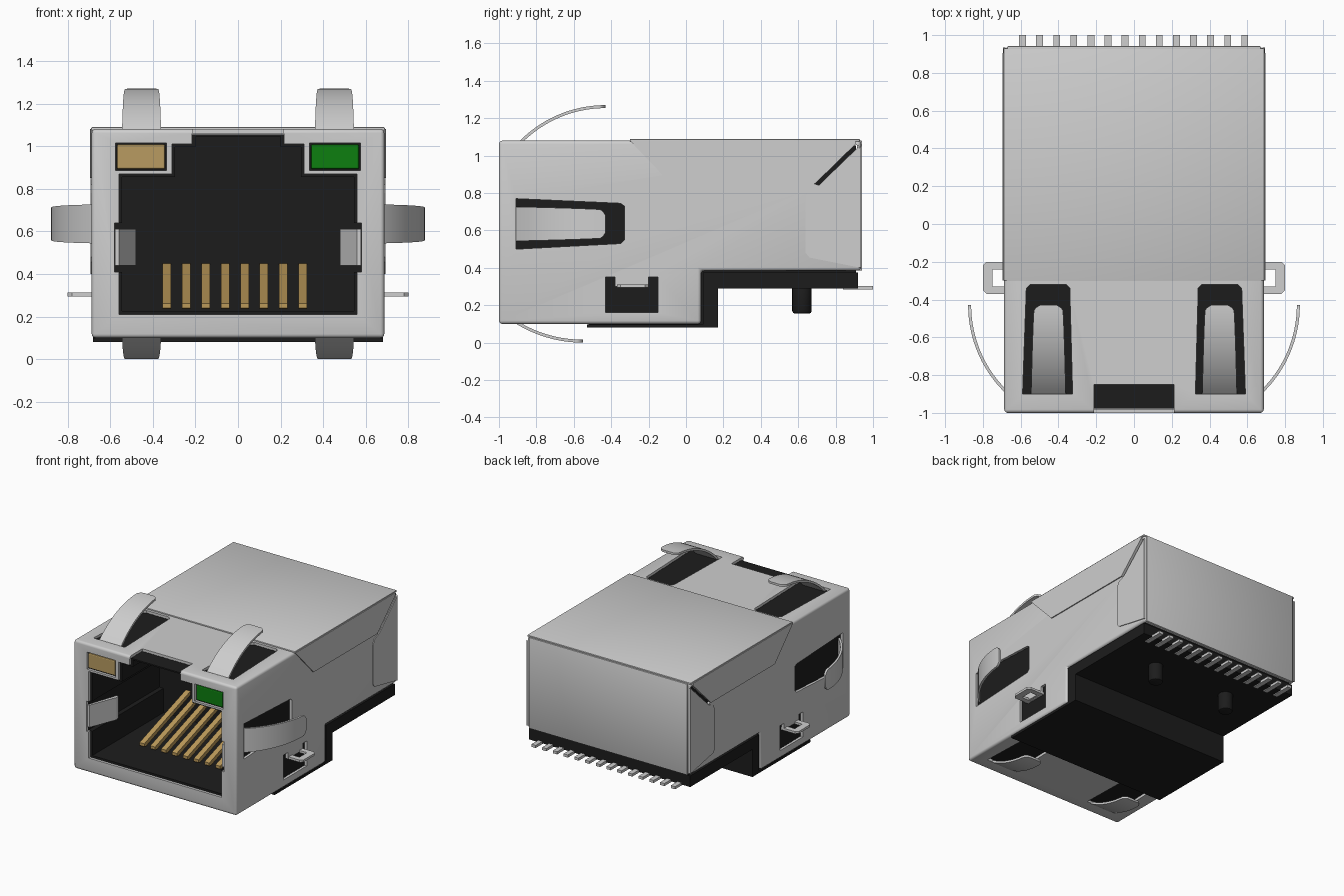
import bpy, bmesh, math
from mathutils import Vector

if "Cube" in bpy.data.objects:
    bpy.data.objects.remove(bpy.data.objects["Cube"])


def material(name, rgb):
    m = bpy.data.materials.new(name)
    m.diffuse_color = (*rgb, 1)
    m.use_nodes = True
    m.node_tree.nodes["Principled BSDF"].inputs["Base Color"].default_value = m.diffuse_color
    return m


METAL = material("shield_metal", (0.62, 0.62, 0.62))
BLACK = material("black_plastic", (0.012, 0.012, 0.012))
GOLD = material("contact_gold", (0.50, 0.32, 0.10))
AMBER = material("amber_lens", (0.48, 0.33, 0.12))
GREEN = material("green_lens", (0.004, 0.21, 0.005))


def add(name, bm, mat):
    bmesh.ops.recalc_face_normals(bm, faces=bm.faces)
    me = bpy.data.meshes.new(name)
    bm.to_mesh(me)
    bm.free()
    ob = bpy.data.objects.new(name, me)
    bpy.context.collection.objects.link(ob)
    if mat:
        me.materials.append(mat)
    return ob


def prism(name, pts, axis, lo, hi, mat=None):
    """Extrude a 2D outline: axis x takes (y,z), y takes (x,z), z takes (x,y)."""
    i = "xyz".index(axis)
    bm = bmesh.new()

    def point(p, d):
        v = list(p)
        v.insert(i, d)
        return Vector(v)
    f = bm.faces.new([bm.verts.new(point(p, lo)) for p in pts])
    new = bmesh.ops.extrude_face_region(bm, geom=[f])["geom"]
    off = Vector((0, 0, 0))
    off[i] = hi - lo
    bmesh.ops.translate(bm, vec=off, verts=[g for g in new if isinstance(g, bmesh.types.BMVert)])
    return add(name, bm, mat)


def rect(a0, a1, b0, b1):
    return [(a0, b0), (a1, b0), (a1, b1), (a0, b1)]


def box(name, x, y, z, mat=None):
    return prism(name, rect(*x, *y), "z", *z, mat)


def apply(ob, kind, **props):
    m = ob.modifiers.new(kind.lower(), kind)
    for k, v in props.items():
        setattr(m, k, v)
    bpy.context.view_layer.objects.active = ob
    bpy.ops.object.modifier_apply(modifier=m.name)


def cut(ob, cutter):
    cutter.hide_render = True
    apply(ob, "BOOLEAN", operation="DIFFERENCE", solver="EXACT", object=cutter)
    bpy.data.objects.remove(cutter)


def bevel(ob, width, segments=2):
    apply(ob, "BEVEL", width=width, segments=segments, limit_method="ANGLE", angle_limit=0.6)


def smooth(ob):
    bpy.ops.object.select_all(action="DESELECT")
    ob.select_set(True)
    bpy.context.view_layer.objects.active = ob
    bpy.ops.object.shade_smooth_by_angle(angle=math.radians(35))


def mirrored(pts):
    return pts + [(-x, z) for x, z in reversed(pts)]


def port(g):
    """Stepped plug opening with side notches, shrunk by g."""
    return mirrored([(.56 - g, .21 + g), (.56 - g, .41), (.58, .41), (.58, .64), (.56 - g, .64),
                     (.56 - g, .87 - g), (.31 - g, .87 - g), (.31 - g, 1.01 - g),
                     (.215 - g, 1.01 - g), (.215 - g, 1.06 - g)])


SIDES = (("left", -1), ("right", 1))

# Sheet metal shield: hollow box, open underneath at the rear
shell = prism("shield", [(-1, .1), (.08, .1), (.08, .385), (.935, .385), (.935, 1.08), (-1, 1.08)],
              "x", -.687, .687, METAL)
bevel(shell, .018, 3)
cut(shell, prism("hollow", [(-.98, .12), (-.53, .12), (-.53, -.1), (.915, -.1), (.915, 1.06), (-.98, 1.06)],
                 "x", -.667, .667))
cut(shell, prism("port_cut", port(0), "y", -1.1, -.95))
cut(shell, box("latch_notch", (-.212, .212), (-1.1, -.85), (1.0, 1.2)))
for side, s in SIDES:
    def x_cut(name, pts):
        cut(shell, prism(name, pts, "x", s * .6, s * .8))
    # top and bottom spring windows, lamp openings
    window = [(s * .325, -.9), (s * .59, -.9), (s * .57, -.34), (s * .55, -.32), (s * .36, -.32), (s * .34, -.34)]
    cut(shell, prism("top_window", window, "z", 1.0, 1.2))
    cut(shell, prism("bottom_window", window, "z", 0, .14))
    cut(shell, prism("lamp_cut", rect(s * .335, s * .575, .885, 1.015), "y", -1.1, -.95))
    # side spring window, lock window and seam slit
    x_cut("spring_window", [(-.91, .5), (-.35, .53), (-.33, .55), (-.33, .73), (-.35, .745), (-.91, .77)])
    x_cut("lock_window", [(-.43, .16), (-.15, .16), (-.15, .35), (-.2, .35), (-.2, .3),
                          (-.38, .3), (-.38, .35), (-.43, .35)])
    x_cut("seam_slit", [(.685, .85), (.71, .842), (.925, 1.05), (.905, 1.06)])
smooth(shell)

# Folded rear cover: top sheet, side flaps and back wraps
top = box("rear_cover_top", (-.69, .69), (-.3, .93), (1.075, 1.089), METAL)
bevel(top, .005)
smooth(top)
back = box("rear_cover_back", (-.67, .67), (.925, .942), (.385, 1.08), METAL)
bevel(back, .005)
smooth(back)
for side, s in SIDES:
    prism(f"cover_flap_{side}", [(-.3, 1.08), (-.08, .85), (.69, .85), (.905, 1.06), (.905, 1.08)],
          "x", s * .68, s * .695, METAL)
    prism(f"back_wrap_{side}", [(.715, .842), (.66, .82), (.64, .78), (.64, .48), (.66, .455),
                                (.935, .4), (.935, 1.05)], "x", s * .68, s * .693, METAL)

# Black housing with plug cavity
housing = prism("housing", [(-.978, .125), (-.52, .125), (-.52, .09), (.16, .09), (.16, .3), (.91, .3),
                            (.91, 1.055), (-.978, 1.055)], "x", -.66, .66, BLACK)
cut(housing, prism("cavity", port(.015), "y", -1.1, -.12))
prism("housing_base", [(-.53, .08), (.17, .08), (.17, .29), (.92, .29), (.92, .375), (.09, .375),
                       (.09, .098), (-.53, .098)], "x", -.68, .68, BLACK)

# Locating pegs
for side, s in SIDES:
    bm = bmesh.new()
    bmesh.ops.create_cone(bm, cap_ends=True, segments=24, radius1=.052, radius2=.052, depth=.16)
    bmesh.ops.translate(bm, vec=(s * .32, .62, .235), verts=bm.verts)
    peg = add(f"peg_{side}", bm, BLACK)
    bevel(peg, .015)
    smooth(peg)

# Indicator lamps
for side, s, mat in (("left", -1, AMBER), ("right", 1, GREEN)):
    lamp = prism(f"lamp_{side}", rect(s * .342, s * .568, .892, 1.008), "y", -.995, -.9, mat)
    bevel(lamp, .008)

# Contacts rising toward the back of the cavity
for i in range(8):
    x = -.335 + i * .0914
    prism(f"contact_{i + 1}", [(-.68, .24), (-.66, .235), (-.1, .43), (-.1, .455), (-.14, .445), (-.68, .262)],
          "x", x - .02, x + .02, GOLD)

# Solder pins along the back
for i in range(14):
    x = -.59 + i * .0905
    box(f"pin_{i + 1}", (x - .018, x + .018), (.84, 1.0), (.284, .304), METAL)


def spring(name, y0, y1, radius, tip, place):
    """Curved spring finger whose rounded tip is tangent to the panel."""
    bm = bmesh.new()
    n, rows = 18, []
    for k in range(n + 1):
        t = k / n
        y = y0 + (y1 - y0) * (1 - (1 - t) ** 1.6)
        h = tip - radius + math.sqrt(radius ** 2 - (y1 - y) ** 2)
        w = .092 - .018 * t
        w -= .03 * max(0, (y - y1 + .03) / .03) ** 2
        rows.append([bm.verts.new(place(u, y, h)) for u in (-w, w)])
    for a, b in zip(rows, rows[1:]):
        bm.faces.new((a[0], a[1], b[1], b[0]))
    ob = add(name, bm, METAL)
    apply(ob, "SOLIDIFY", thickness=.016, offset=0)
    smooth(ob)


# Grounding springs on top, bottom and sides; lock loops; inner tabs
for side, s in SIDES:
    spring(f"top_spring_{side}", -.91, -.43, .64, 1.262, lambda u, y, h: (s * .453 + u, y, h))
    spring(f"bottom_spring_{side}", -.91, -.55, .68, -.008, lambda u, y, h: (s * .453 + u, y, -h))
    spring(f"side_spring_{side}", -.92, -.43, .64, .87, lambda u, y, h: (s * h, y, .635 + u))
    loop = prism(f"lock_loop_{side}", [(s * .66, -.37), (s * .78, -.37), (s * .8, -.35), (s * .8, -.22),
                                       (s * .78, -.2), (s * .66, -.2)], "z", .295, .312, METAL)
    cut(loop, box("loop_hole", sorted((s * .67, s * .75)), (-.33, -.24), (.2, .4)))
    prism(f"inner_tab_{side}", [(s * .578, -.99), (s * .56, -.99), (s * .478, -.78), (s * .485, -.75),
                                (s * .5, -.76)], "z", .44, .61, METAL)
